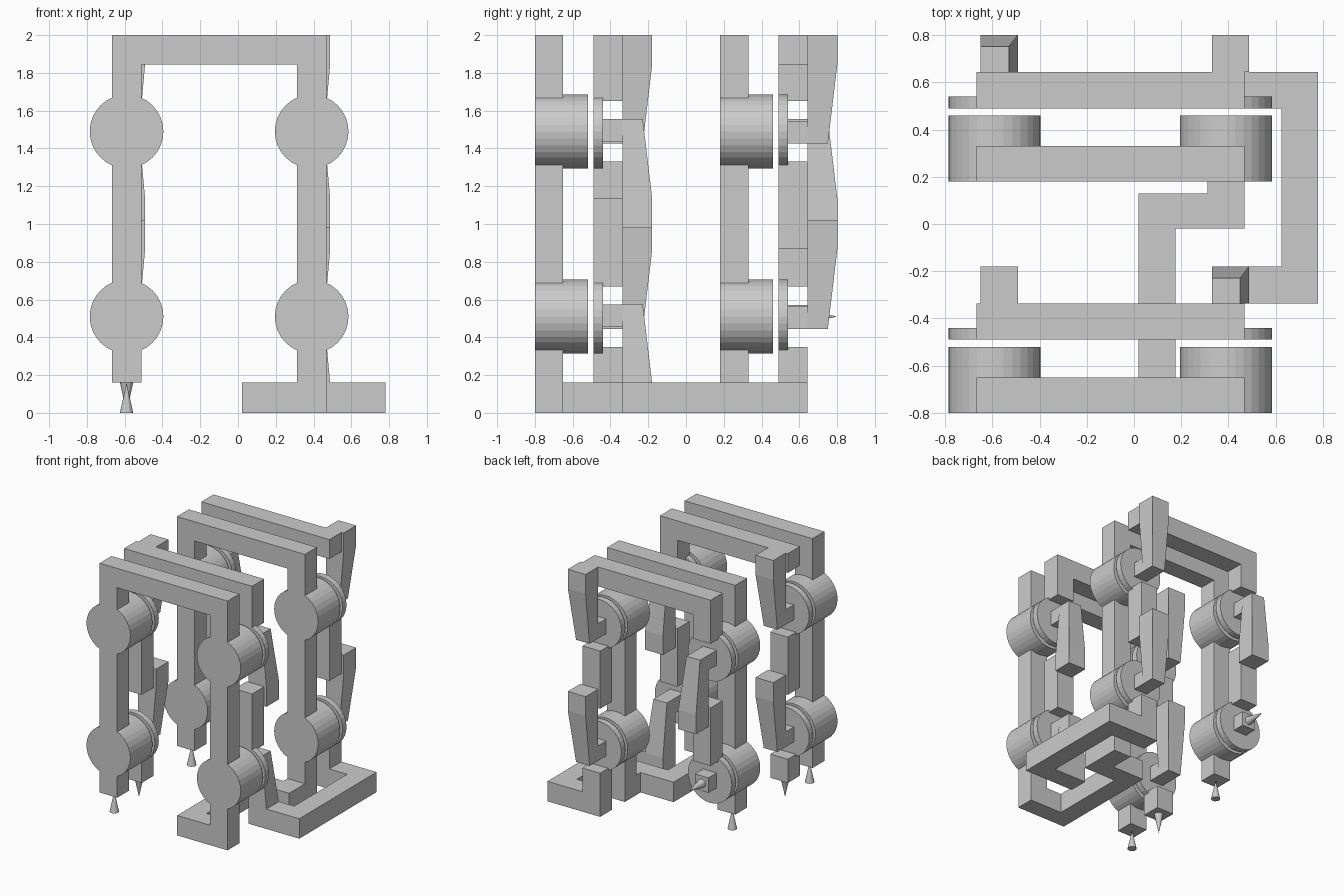
import bpy, bmesh
from math import pi
from mathutils import Matrix, Vector

if "Cube" in bpy.data.objects:
    bpy.data.objects.remove(bpy.data.objects["Cube"])

XL, XR = -0.59, 0.39          # column centres
ZT, ZB = 1.49, 0.51           # upper and lower capacitor heights
STEP = 0.98                   # spacing between front and back pairs
HW = 0.078                    # half width of a bar


def finish(bm, name):
    bmesh.ops.recalc_face_normals(bm, faces=bm.faces[:])
    me = bpy.data.meshes.new(name)
    bm.to_mesh(me)
    bm.free()
    ob = bpy.data.objects.new(name, me)
    bpy.context.collection.objects.link(ob)
    return ob


def prism(bm, pts, axis, lo, hi):
    """Extrude a profile along an axis; points are the two other coordinates."""
    def place(p, h):
        c = list(p)
        c.insert(axis, h)
        return c
    f = bm.faces.new([bm.verts.new(place(p, lo)) for p in pts])
    top = bmesh.ops.extrude_face_region(bm, geom=[f])["geom"]
    vs = [g for g in top if isinstance(g, bmesh.types.BMVert)]
    off = Vector((0, 0, 0))
    off[axis] = hi - lo
    bmesh.ops.translate(bm, verts=vs, vec=off)
    return vs


def profile(name, pts, axis, lo, hi):
    bm = bmesh.new()
    prism(bm, pts, axis, lo, hi)
    return finish(bm, name)


def bar(name, x, y0, y1, z0, z1):
    return profile(name, [(x - HW, z0), (x + HW, z0), (x + HW, z1), (x - HW, z1)], 1, y0, y1)


def disc(name, x, y0, y1, z):
    bm = bmesh.new()
    m = Matrix.Translation((x, (y0 + y1) / 2, z)) @ Matrix.Rotation(pi / 2, 4, 'X')
    bmesh.ops.create_cone(bm, cap_ends=True, segments=32, radius1=0.195, radius2=0.195,
                          depth=y1 - y0, matrix=m)
    ob = finish(bm, name)
    for p in ob.data.polygons:
        p.use_smooth = False


def needle(name, loc, axis_rot, r_a, r_b):
    bm = bmesh.new()
    m = Matrix.Translation(loc) @ axis_rot
    bmesh.ops.create_cone(bm, cap_ends=True, segments=12, radius1=r_a, radius2=r_b,
                          depth=0.16, matrix=m)
    finish(bm, name)


def stub(bm, x, y, z):
    prism(bm, [(x - .06, z - .06), (x + .06, z - .06), (x + .06, z + .06), (x - .06, z + .06)],
          1, y - 0.105, y)


def hook(name, x, y, z, s):
    """Tapered arm from its wide end at z towards s, with a stub into the disc."""
    bm = bmesh.new()
    x0 = x - 0.06
    side = [(0, 0), (.158, 0), (.158, .155), (.108, .575), (0, .575), (0, .155)]
    far = prism(bm, [(y + d, z + s * t) for d, t in side], 0, x0, x0 + 0.158)
    for v in far:
        if abs(v.co.z - z) > 0.5:
            v.co.x = x0 + 0.12
    stub(bm, x, y, z + s * 0.515)
    finish(bm, name)


# Cylinders, discs and outer plate frames, repeated front and back
for k, pos in enumerate(("front", "back")):
    o = k * STEP
    for x in (XL, XR):
        for z in (ZT, ZB):
            disc(f"{pos}_drum", x, -0.80 + o, -0.52 + o, z)
            disc(f"{pos}_thin_disc", x, -0.49 + o, -0.44 + o, z)
        bar(f"{pos}_frame_middle_post", x, -0.80 + o, -0.65 + o, ZB + .17, ZT - .17)
        bar(f"{pos}_frame_lower_post", x, -0.80 + o, -0.65 + o, 0.16, ZB - .17)
    a, b, c, d, e = XL - HW, XL + HW, XR - HW, XR + HW, ZT + .17
    profile(f"{pos}_frame_arch", [(a, e), (b, e), (b, 1.845), (c, 1.845), (c, e), (d, e),
                                  (d, 2), (a, 2)], 1, -0.80 + o, -0.65 + o)
    needle(f"{pos}_frame_terminal", (XL, -0.725 + o, 0.08), Matrix(), 0.035, 0)

    # Inner chain: the downward side starts at a hook, the upward side at a rim post
    down, up = (XL, XR) if k == 0 else (XR, XL)
    y0, y1 = -0.49 + o, -0.337 + o
    side = 1 if up > down else -1
    beam = [(down - side * HW, 1.845), (up - side * HW, 1.845), (up - side * HW, 1.65),
            (up + side * HW, 1.65), (up + side * HW, 2), (down - side * HW, 2)]
    profile(f"{pos}_chain_beam", beam, 1, y0, y1)
    hook(f"{pos}_upper_down_hook", down, y1, 2.0, -1)
    bar(f"{pos}_down_link", down, y0, y1, 0.867, ZT - .16)
    hook(f"{pos}_lower_down_hook", down, y1, 1.02, -1)
    bar(f"{pos}_down_foot", down, y0, y1, 0.16, ZB - .16)
    hook(f"{pos}_upper_up_hook", up, y1, 0.98, 1)
    bar(f"{pos}_up_link", up, y0, y1, ZB + .16, 1.136)

# Chain ends
hook("front_lower_up_hook", XR, -0.337, 0, 1)
needle("front_chain_terminal", (XL, -0.413, 0.08), Matrix(), 0, 0.035)
bm = bmesh.new()
stub(bm, XL, 0.643, ZB)
finish(bm, "back_chain_stub")
needle("back_chain_terminal", (XL, 0.72, ZB), Matrix.Rotation(pi / 2, 4, 'X'), 0, 0.035)

# Base rails joining the front and back circuits
profile("frame_base_rail", [(.468, .33), (.312, .33), (.312, .13), (.02, .13), (.02, -.80),
                            (.468, -.80), (.468, -.65), (.175, -.65), (.175, -.02),
                            (.468, -.02)], 2, 0, 0.16)
profile("chain_base_rail", [(.312, .643), (.78, .643), (.78, -.337), (.488, -.337),
                            (.488, -.18), (.625, -.18), (.625, .49), (.312, .49)], 2, 0, 0.16)
